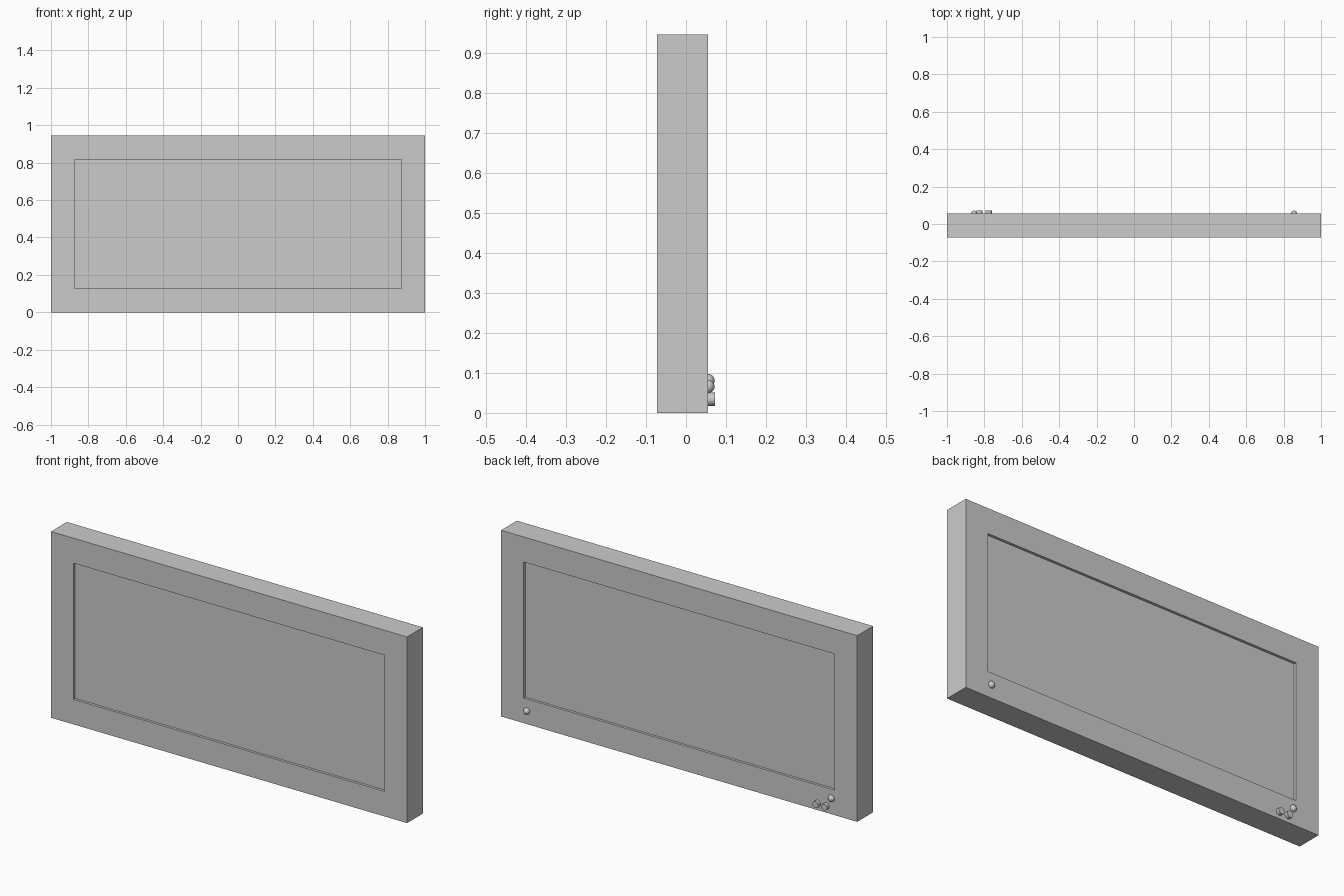
import bpy, bmesh, math

if "Cube" in bpy.data.objects:
    bpy.data.objects.remove(bpy.data.objects["Cube"])

W, H = 2.0, 0.945
Y0, Y1 = -0.072, 0.055       # front and back of the case
BORDER, RECESS = 0.127, 0.013

# Case: a box with a sunken screen panel on the front and on the back
bm = bmesh.new()
bmesh.ops.create_cube(bm, size=1)
for v in bm.verts:
    v.co = (v.co.x * W, (Y0 + Y1) / 2 + v.co.y * (Y1 - Y0), (v.co.z + 0.5) * H)
bm.normal_update()
for f in [f for f in bm.faces if abs(f.normal.y) > 0.9]:
    inward = -f.normal.copy()
    bmesh.ops.inset_region(bm, faces=[f], thickness=BORDER, use_even_offset=True)
    walls = bmesh.ops.extrude_face_region(bm, geom=[f])
    verts = [g for g in walls['geom'] if isinstance(g, bmesh.types.BMVert)]
    bmesh.ops.translate(bm, vec=inward * RECESS, verts=verts)
    if f.is_valid:
        bmesh.ops.delete(bm, geom=[f], context='FACES_ONLY')
bmesh.ops.recalc_face_normals(bm, faces=bm.faces)
mesh = bpy.data.meshes.new("double_sided_case")
bm.to_mesh(mesh)
bm.free()
bpy.context.collection.objects.link(bpy.data.objects.new("double_sided_case", mesh))


def finish(name):
    ob = bpy.context.object
    ob.name = name
    bpy.ops.object.shade_smooth_by_angle(angle=math.radians(35))


# Round buttons, half sunk into the back
for name, x, z in (("left_button", 0.855, 0.066), ("right_button", -0.856, 0.081)):
    bpy.ops.mesh.primitive_uv_sphere_add(segments=32, ring_count=16, radius=0.0165,
                                         location=(x, Y1, z))
    finish(name)

# Small cylindrical sockets on the back
for i, x in enumerate((-0.826, -0.777)):
    bpy.ops.mesh.primitive_cylinder_add(vertices=32, radius=0.0165, depth=0.03,
                                        location=(x, 0.057, 0.034),
                                        rotation=(math.pi / 2, 0, 0))
    finish(f"socket_{i + 1}")
